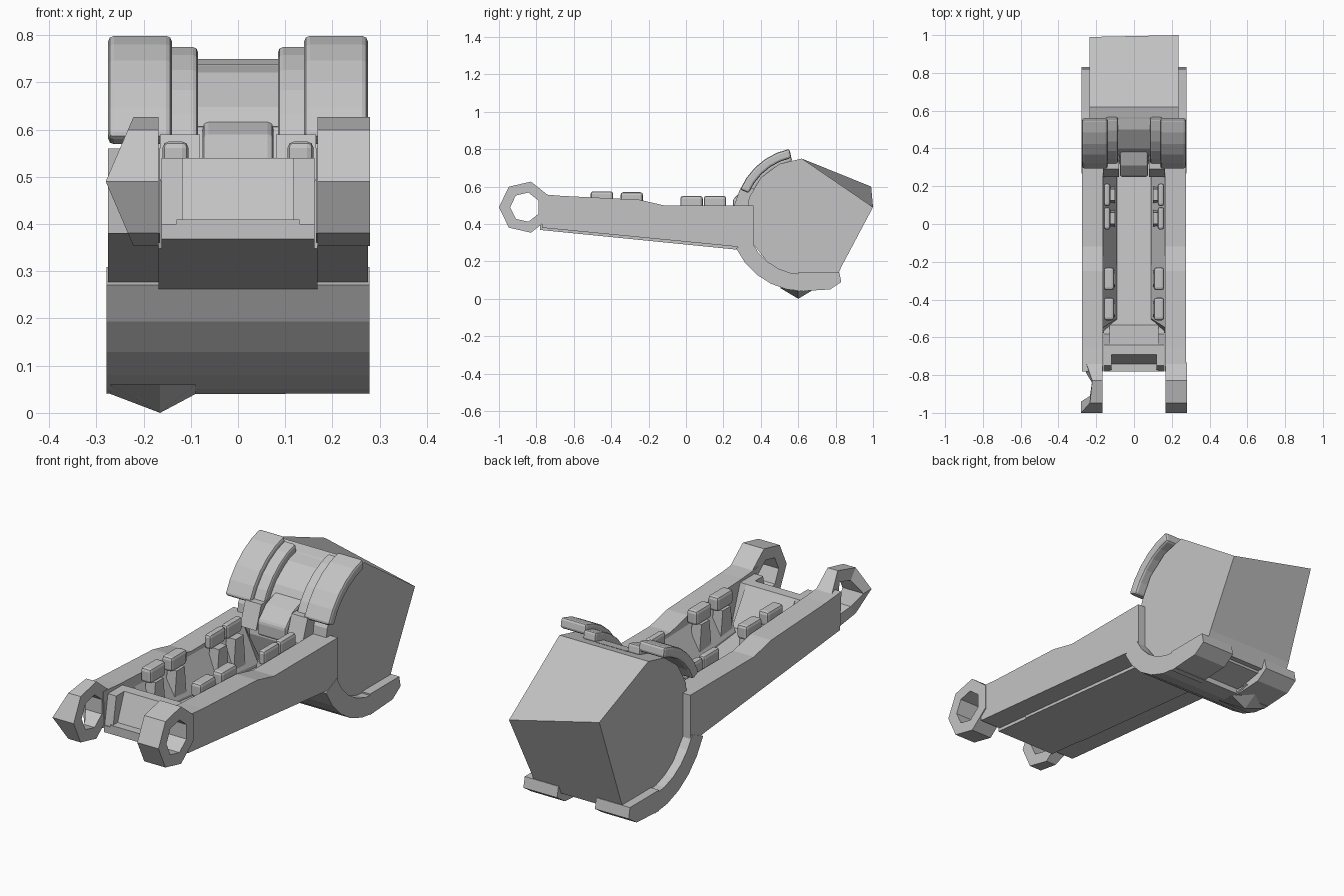
import bpy, bmesh
from math import sin, cos, radians

cube = bpy.data.objects.get("Cube")
if cube:
    bpy.data.objects.remove(cube, do_unlink=True)

tone = (0.55, 0.55, 0.55, 1)
grey = bpy.data.materials.new("plain_grey")
grey.use_nodes = True
grey.diffuse_color = tone
grey.node_tree.nodes["Principled BSDF"].inputs["Base Color"].default_value = tone


def finish(name, bm, bevel):
    bmesh.ops.recalc_face_normals(bm, faces=bm.faces)
    mesh = bpy.data.meshes.new(name)
    bm.to_mesh(mesh)
    bm.free()
    mesh.materials.append(grey)
    obj = bpy.data.objects.new(name, mesh)
    bpy.context.collection.objects.link(obj)
    if bevel:
        mod = obj.modifiers.new("soft_edges", 'BEVEL')
        mod.width = bevel
        mod.segments = 2
        mod.limit_method = 'ANGLE'


def prism(name, profile, start, end, other=None, bevel=0):
    """Solid between a (y, z) profile at x = start and the same or another one at x = end."""
    bm = bmesh.new()
    near = [bm.verts.new((start, y, z)) for y, z in profile]
    far = [bm.verts.new((end, y, z)) for y, z in other or profile]
    bm.faces.new(near)
    bm.faces.new(far)
    for i in range(len(near)):
        bm.faces.new((near[i - 1], near[i], far[i], far[i - 1]))
    finish(name, bm, bevel)


def arc(centre, radius, angles):
    """Points on a circle in the (y, z) plane."""
    return [(centre[0] + radius * cos(radians(a)), centre[1] + radius * sin(radians(a)))
            for a in angles]


def band(name, centre, outer, inner, angles, start, end, twist=0, closed=False, bevel=0):
    """Thick curved strip between two radii; twist narrows it at its top and bottom."""
    bm = bmesh.new()
    rows = []
    for a, far, near in zip(angles, arc(centre, outer, angles), arc(centre, inner, angles)):
        edge = end - twist * abs(sin(radians(a)))
        rows.append([bm.verts.new((x, *point)) for x, point in
                     ((start, far), (edge, far), (edge, near), (start, near))])
    pairs = list(zip(rows, rows[1:]))
    if closed:
        pairs.append((rows[-1], rows[0]))
    else:
        bm.faces.new(rows[0])
        bm.faces.new(rows[-1])
    for p, q in pairs:
        for k in range(4):
            bm.faces.new((p[k - 1], p[k], q[k], q[k - 1]))
    finish(name, bm, bevel)


def belly(y):
    """Height of the sloping underside."""
    return 0.29 - 0.1 * y


def on_belly(start, end, top_start, top_end):
    """Profile standing on the underside, with a (y, z) point for each top corner."""
    return [(start, belly(start)), top_start, top_end, (end, belly(end))]


# Rear faceted body: its back ridge is skewed from one side to the other
hub = (0.63, 0.44)
front = [(0.8, 0.1), (0.5, 0.1)] + arc(hub, 0.31, range(230, 90, -23))
prism("rear_body", front + [(0.99, 0.6), (0.83, 0.17)], -0.235, 0.235,
      front + [(1, 0.49), (0.83, 0.17)])

# Curved lower shell, bridge between the feet, and the low corner
band("lower_shell", hub, 0.4, 0.31, range(205, 275, 13), -0.278, 0.278)
prism("foot_bridge", [(0.6, 0.06), (0.6, 0.14), (0.8, 0.16), (0.77, 0.09)], -0.1, 0.1)
for part, x in (("outer", -0.27), ("inner", -0.09)):
    prism("low_corner_" + part, [(0.5, 0.06), (0.6, 0.04), (0.7, 0.06)], x, -0.165,
          [(0.5, 0.06), (0.6, 0), (0.7, 0.06)])

# Central trough: floor, front panel and the saddle above its rear
prism("trough_floor", on_belly(-0.78, 0.34, (-0.78, 0.4), (0.34, 0.29)), -0.162, 0.162)
prism("front_panel", [(-0.78, 0.37), (-0.78, 0.41), (-0.74, 0.41), (-0.69, 0.54),
                      (-0.64, 0.54), (-0.53, 0.37)], -0.13, 0.13)
prism("saddle_lower", [(0.25, 0.46), (0.25, 0.53), (0.31, 0.59), (0.39, 0.62), (0.4, 0.46)],
      -0.075, 0.075, bevel=0.012)
band("saddle_upper", hub, 0.305, 0.25, range(102, 150, 15), -0.085, 0.085)

arm = [(-0.77, 0.38), (-0.78, 0.56), (-0.66, 0.55), (-0.25, 0.53), (-0.12, 0.5),
       (0.36, 0.5), (0.36, 0.27)]
eye = (-0.86, 0.49)
seven = [180 + 360 * k / 7 for k in range(7)]
sweep = range(102, 165, 11)

for side, s, twist in (("left", 1, 0), ("right", -1, -0.06)):
    # Long side arm with an open ring at its tip
    prism(side + "_arm", arm, s * 0.165, s * 0.275)
    band(side + "_tip_ring", eye, 0.14, 0.08, seven, s * 0.168, s * 0.28, twist, closed=True)

    # Curved fender, its lower inner flange and the block beneath
    band(side + "_fender", hub, 0.37, 0.32, sweep, s * 0.14, s * 0.275, bevel=0.012)
    band(side + "_fender_flange", hub, 0.345, 0.3, sweep, s * 0.085, s * 0.15, bevel=0.01)
    prism(side + "_fender_base", [(0.25, 0.48), (0.29, 0.59), (0.36, 0.59), (0.36, 0.48)],
          s * 0.08, s * 0.165)

    # Rear foot under the body
    prism(side + "_foot", [(0.6, 0.04), (0.6, 0.14), (0.82, 0.14), (0.83, 0.09), (0.77, 0.05)],
          s * 0.1, s * 0.278)

    # Front panel post
    prism(side + "_panel_post", on_belly(-0.78, -0.57, (-0.75, 0.54), (-0.64, 0.54)),
          s * 0.118, s * 0.162)

    # Sloping trough wall
    prism(side + "_trough_wall", on_belly(-0.58, 0.34, (-0.55, 0.5), (0.28, 0.48)), s * 0.168,
          s * 0.09, on_belly(-0.53, 0.34, (-0.5, 0.38), (0.28, 0.31)))

    # Cushions along the wall, each beside a rib
    for place, y, top, x in (("front", -0.45, 0.575, 0.105), ("second", -0.29, 0.57, 0.105),
                             ("third", 0.03, 0.55, 0.125), ("rear", 0.155, 0.55, 0.125)):
        low = top - 0.07
        prism(f"{side}_{place}_cushion", [(y - 0.06, low), (y - 0.06, top), (y + 0.06, top),
                                          (y + 0.06, low)], s * x, s * 0.16, bevel=0.014)
        prism(f"{side}_{place}_rib", on_belly(y - 0.05, y + 0.05, (y - 0.03, low), (y + 0.03, low)),
              s * 0.1, s * 0.15)
